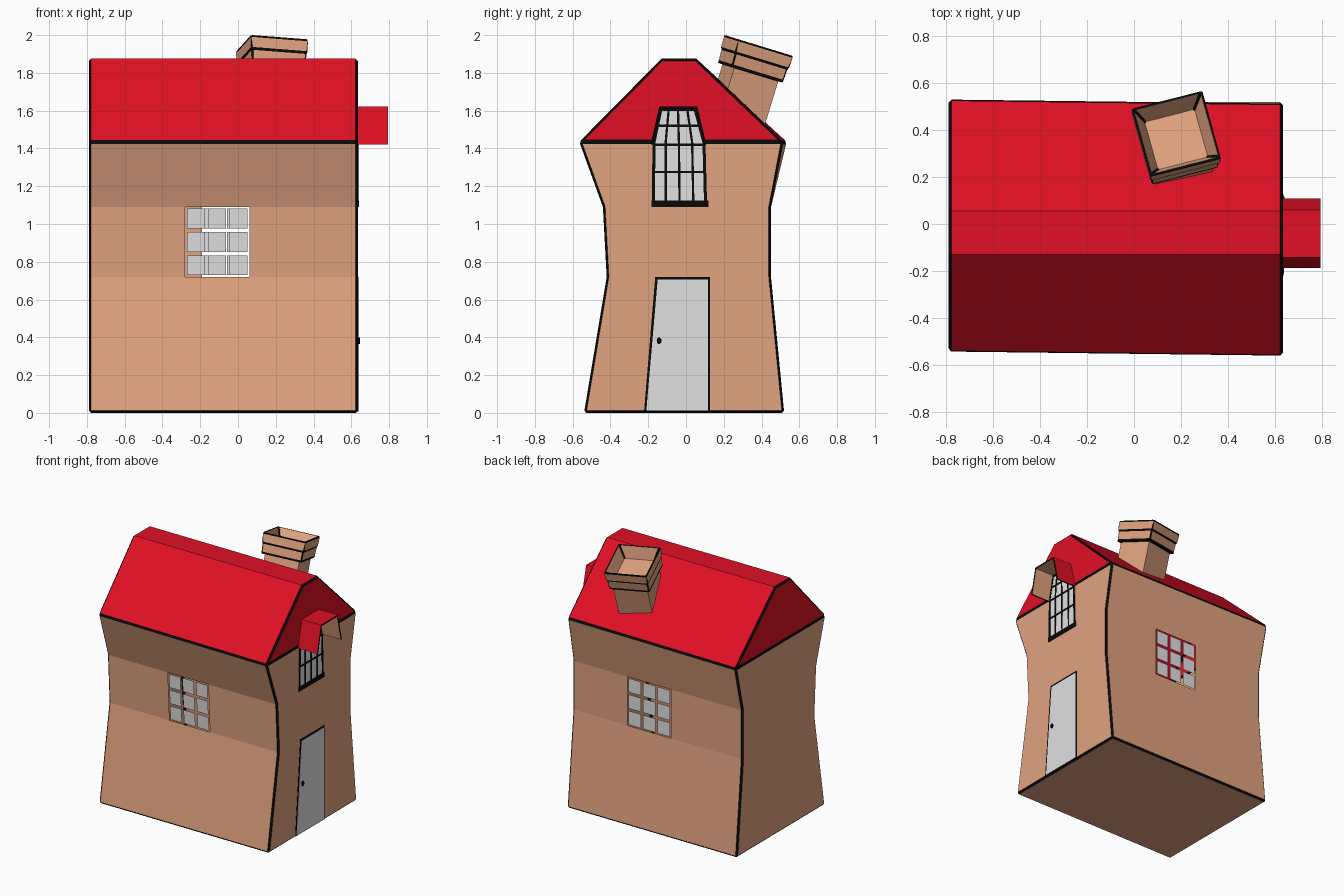
import bpy, bmesh
from math import sin, cos, pi, radians
from mathutils import Matrix, Vector

if "Cube" in bpy.data.objects:
    bpy.data.objects.remove(bpy.data.objects["Cube"])


def material(name, rgb):
    m = bpy.data.materials.new(name)
    m.use_nodes = True
    m.diffuse_color = (*rgb, 1)
    m.node_tree.nodes["Principled BSDF"].inputs["Base Color"].default_value = (*rgb, 1)
    return m


TAN = material("tan_plaster", (0.75, 0.366, 0.216))
RED = material("red_roof", (0.75, 0.005, 0.018))
BLACK = material("black_trim", (0.003, 0.003, 0.003))
GREY = material("pale_grey", (0.75, 0.75, 0.75))


def finish(bm, name, *mats):
    mesh = bpy.data.meshes.new(name)
    bm.to_mesh(mesh)
    bm.free()
    for m in mats:
        mesh.materials.append(m)
    ob = bpy.data.objects.new(name, mesh)
    bpy.context.collection.objects.link(ob)
    return ob


def prism_mesh(points, x0, x1):
    """Extrude a (y, z) outline along x."""
    bm = bmesh.new()
    ends = [[bm.verts.new((x, y, z)) for y, z in points] for x in (x0, x1)]
    for ring in ends:
        bm.faces.new(ring)
    for i in range(len(points)):
        j = (i + 1) % len(points)
        bm.faces.new((ends[0][i], ends[0][j], ends[1][j], ends[1][i]))
    bmesh.ops.recalc_face_normals(bm, faces=bm.faces)
    return bm


def plate(name, points, top, mat):
    return finish(prism_mesh(points, END - 0.003, END + top), name, mat)


BACK, END, EAVE = -0.79, 0.635, 1.435
LOW, HIGH = 0.72, 1.09

# House shell: waisted walls and a flat-topped roof
outline = [(-0.54, 0), (0.52, 0), (0.45, LOW), (0.45, HIGH), (0.515, EAVE),
           (0.055, 1.875), (-0.13, 1.875), (-0.565, EAVE), (-0.44, HIGH), (-0.42, LOW)]
bm = prism_mesh(outline, BACK, END)
for end in (BACK, END):
    corners = [v for v in bm.verts if abs(v.co.x - end) < 1e-4 and abs(v.co.z - EAVE) < 1e-4]
    bmesh.ops.connect_verts(bm, verts=corners)
for v in bm.verts:
    if v.co.x < 0 and abs(v.co.z - EAVE) < 1e-4:
        v.co.y += 0.018
for f in bm.faces:
    f.material_index = 1 if f.calc_center_median().z > EAVE + 0.01 else 0

# Window openings in the middle wall band
windows = {-1: (-0.28, 0.06), 1: (-0.19, 0.175)}


def band_faces(side):
    return [f for f in bm.faces if f.normal.y * side > 0.9
            and LOW < f.calc_center_median().z < HIGH]


bm.normal_update()
for side, span in windows.items():
    for x in span:
        faces = band_faces(side)
        geom = set(faces)
        for f in faces:
            geom.update(f.edges, f.verts)
        bmesh.ops.bisect_plane(bm, geom=list(geom), plane_co=(x, 0, 0), plane_no=(1, 0, 0))
        bm.normal_update()
    hole = [f for f in band_faces(side) if span[0] < f.calc_center_median().x < span[1]]
    bmesh.ops.delete(bm, geom=hole, context='FACES')

# Black trim along the ends, eaves and base
trim = []
for e in bm.edges:
    a, b = (v.co for v in e.verts)
    at_end = any(abs(a.x - x) < 1e-4 and abs(b.x - x) < 1e-4 for x in (BACK, END))
    level = any(abs(a.z - z) < 1e-4 and abs(b.z - z) < 1e-4 for z in (0, EAVE))
    if at_end or level:
        trim.append(e)
bmesh.ops.bevel(bm, geom=trim, offset=0.012, offset_type='OFFSET', segments=1,
                profile=0.5, affect='EDGES', material=2, clamp_overlap=True)
finish(bm, "house_shell", TAN, RED, BLACK)

# Three by three panes standing in each opening
for side, (x0, x1) in windows.items():
    pane = bmesh.new()
    w, h, gap = (x1 - x0) / 3, (HIGH - LOW) / 3, 0.009
    for i in range(3):
        for j in range(3):
            xs = (x0 + i * w + gap, x0 + (i + 1) * w - gap)
            zs = (LOW + j * h + gap, LOW + (j + 1) * h - gap)
            quad = []
            for x, z in ((xs[0], zs[0]), (xs[1], zs[0]), (xs[1], zs[1]), (xs[0], zs[1])):
                y = 0.45 if side > 0 else -0.42 - 0.02 * (z - LOW) / (HIGH - LOW)
                quad.append(pane.verts.new((x, y, z)))
            pane.faces.new(quad if side < 0 else quad[::-1])
    finish(pane, "front_window_panes" if side < 0 else "back_window_panes", GREY)

# Leaning door with frame and knob
plate("door_frame", [(-0.222, 0.008), (0.128, 0.008), (0.128, 0.72), (-0.163, 0.72)], 0.002, BLACK)
plate("door", [(-0.21, 0.012), (0.116, 0.012), (0.116, 0.706), (-0.15, 0.706)], 0.004, GREY)
plate("door_knob", [(-0.142 + 0.013 * cos(k * pi / 5), 0.382 + 0.018 * sin(k * pi / 5))
                    for k in range(10)], 0.012, BLACK)

# Attic window with bent bars
LEVELS = ((1.09, -0.18, 0.112), (1.43, -0.178, 0.103), (1.61, -0.14, 0.055))


def strip(f0, f1, d0=0, d1=0):
    left = [(a + (b - a) * f0 + d0, z) for z, a, b in LEVELS]
    right = [(a + (b - a) * f1 + d1, z) for z, a, b in LEVELS]
    return left + right[::-1]


plate("attic_pane", strip(0, 1), 0.002, GREY)
for k in range(5):
    left, right = (0, 0.016) if k == 0 else (-0.016, 0) if k == 4 else (-0.006, 0.006)
    plate("attic_upright_bar", strip(k / 4, k / 4, left, right), 0.005, BLACK)
for z, half, a, b in ((1.107, 0.017, -0.183, 0.118), (1.275, 0.006, -0.178, 0.105),
                      (1.42, 0.006, -0.178, 0.102), (1.52, 0.006, -0.157, 0.078),
                      (1.605, 0.008, -0.14, 0.055)):
    plate("attic_cross_bar", [(a, z - half), (b, z - half), (b, z + half), (a, z + half)], 0.006, BLACK)

# Thin hood over the attic window
hood = [(-0.187, 1.42), (-0.142, 1.622), (0.06, 1.622), (0.108, 1.42),
        (0.097, 1.42), (0.052, 1.612), (-0.134, 1.612), (-0.176, 1.42)]
bm = prism_mesh(hood, END - 0.005, 0.795)
for f in bm.faces:
    n, c = f.normal, f.calc_center_median()
    if abs(n.x) > 0.9 or n.z < -0.9 and c.z < 1.45:
        f.material_index = 2
    else:
        f.material_index = 1 if n.dot(c - Vector((c.x, -0.04, 1.5))) > 0 else 0
finish(bm, "attic_hood", TAN, RED, BLACK)

# Tilted chimney: square rings of (half width, height, black band above)
rings = [(0.126, -0.42, 0), (0.126, -0.152, 1), (0.147, -0.15, 1), (0.148, -0.136, 0),
         (0.15, -0.08, 1), (0.155, -0.066, 0), (0.155, -0.01, 1), (0.155, 0, 1),
         (0.147, 0, 0), (0.11, -0.085, 0)]
bm = bmesh.new()
loops = [[bm.verts.new((sx * h, sy * h, t)) for sx, sy in ((-1, -1), (1, -1), (1, 1), (-1, 1))]
         for h, t, _ in rings]
corners = []
for i in range(len(rings) - 1):
    for k in range(4):
        f = bm.faces.new((loops[i][k], loops[i][(k + 1) % 4],
                          loops[i + 1][(k + 1) % 4], loops[i + 1][k]))
        f.material_index = rings[i][2]
        if i >= 2:
            corners.append(bm.edges.get((loops[i][k], loops[i + 1][k])))
bm.faces.new(loops[-1])
bm.faces.new(loops[0][::-1])
bmesh.ops.bevel(bm, geom=corners, offset=0.007, offset_type='OFFSET', segments=1,
                profile=0.5, affect='EDGES', material=1, clamp_overlap=False)
chimney = finish(bm, "chimney", TAN, BLACK)
chimney.matrix_world = (Matrix.Translation((0.18, 0.385, 1.945))
                        @ Matrix.Rotation(radians(-17), 4, 'X')
                        @ Matrix.Rotation(radians(15), 4, 'Z'))
